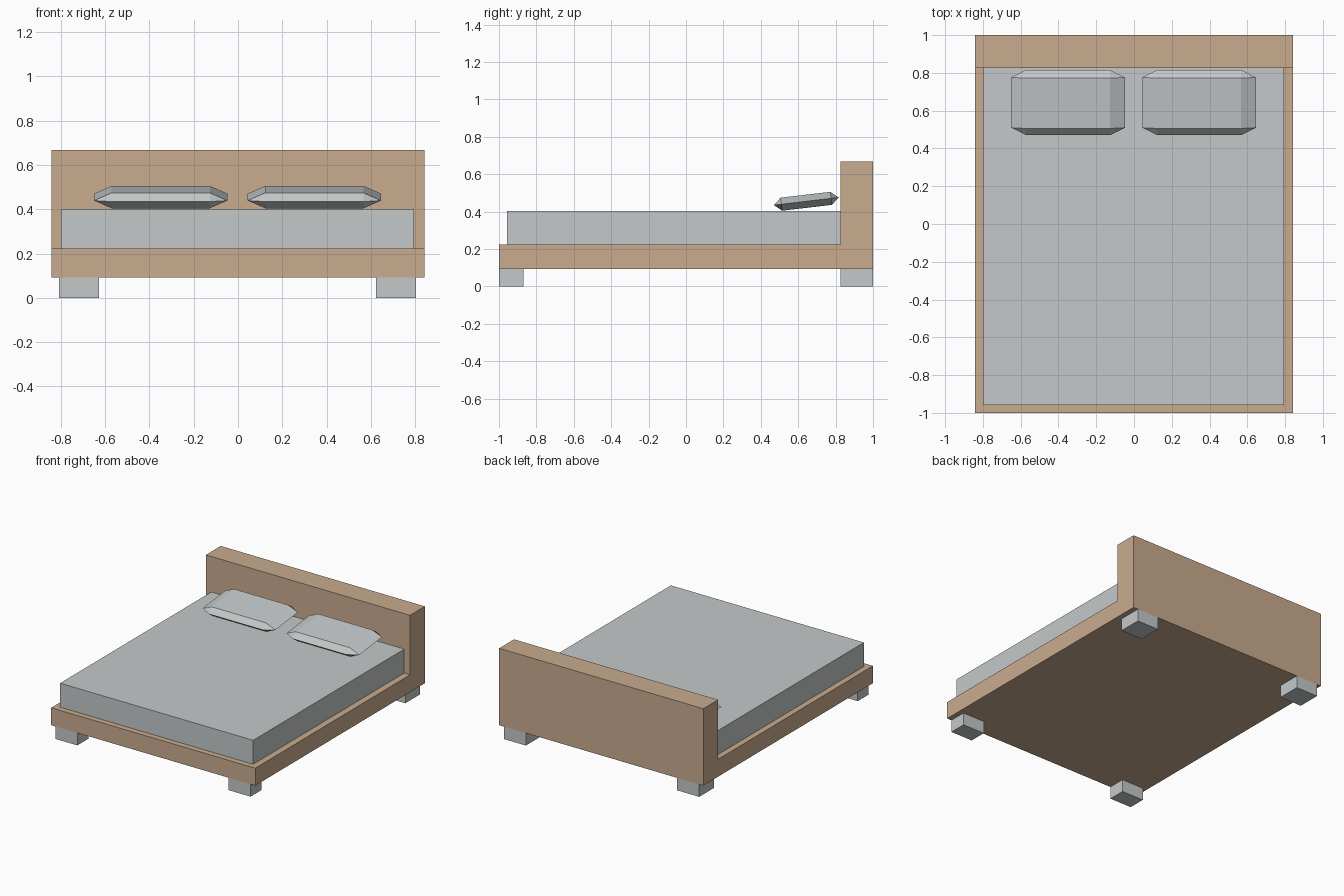
import bpy, bmesh, math
from mathutils import Matrix

if "Cube" in bpy.data.objects:
    bpy.data.objects.remove(bpy.data.objects["Cube"])


def material(name, rgb):
    m = bpy.data.materials.new(name)
    m.diffuse_color = (*rgb, 1)
    m.use_nodes = True
    m.node_tree.nodes["Principled BSDF"].inputs["Base Color"].default_value = m.diffuse_color
    return m


WOOD = material("light wood", (0.584, 0.407, 0.275))
GREY = material("pale grey", (0.558, 0.584, 0.590))


def finish(name, bm, mat):
    bmesh.ops.recalc_face_normals(bm, faces=bm.faces)
    mesh = bpy.data.meshes.new(name)
    bm.to_mesh(mesh)
    bm.free()
    mesh.materials.append(mat)
    obj = bpy.data.objects.new(name, mesh)
    bpy.context.collection.objects.link(obj)
    return obj


def box(name, x, y, z, mat):
    bm = bmesh.new()
    bmesh.ops.create_cube(bm, size=1)
    for v in bm.verts:
        v.co = [r[0] if c < 0 else r[1] for c, r in zip(v.co, (x, y, z))]
    return finish(name, bm, mat)


# Bed frame and headboard: one L-shaped side profile swept across the width
bm = bmesh.new()
profile = [(-1, 0.093), (1, 0.093), (1, 0.667), (0.825, 0.667), (0.825, 0.223), (-1, 0.223)]
face = bm.faces.new([bm.verts.new((-0.843, y, z)) for y, z in profile])
swept = bmesh.ops.extrude_face_region(bm, geom=[face])["geom"]
bmesh.ops.translate(bm, vec=(1.686, 0, 0),
                    verts=[g for g in swept if isinstance(g, bmesh.types.BMVert)])
finish("bed_frame", bm, WOOD)

# Mattress
box("mattress", (-0.799, 0.795), (-0.957, 0.825), (0.223, 0.402), GREY)

# Legs: the back pair is as deep as the headboard
for side, x in (("left", (-0.809, -0.627)), ("right", (0.622, 0.804))):
    box("front_leg_" + side, x, (-1, -0.87), (0, 0.093), GREY)
    box("back_leg_" + side, x, (0.825, 1), (0, 0.093), GREY)


def pillow(name, x):
    """Flat pillow: two small rectangles around a wider eight-sided rim."""
    ix, iy, ox, oy, h = 0.222, 0.134, 0.301, 0.174, 0.035
    bm = bmesh.new()
    for sx in (-1, 1):
        for sy in (-1, 1):
            for p in ((ix, iy, h), (ix, iy, -h), (ox, iy, 0), (ix, oy, 0)):
                bm.verts.new((sx * p[0], sy * p[1], p[2]))
    bmesh.ops.convex_hull(bm, input=bm.verts[:])
    bmesh.ops.dissolve_limit(bm, angle_limit=0.01, verts=bm.verts[:], edges=bm.edges[:])
    # Lean the pillow up towards the headboard
    bm.transform(Matrix.Translation((x, 0.643, 0.455)) @ Matrix.Rotation(math.radians(6.7), 4, "X"))
    return finish(name, bm, GREY)


pillow("pillow_left", -0.349)
pillow("pillow_right", 0.345)
